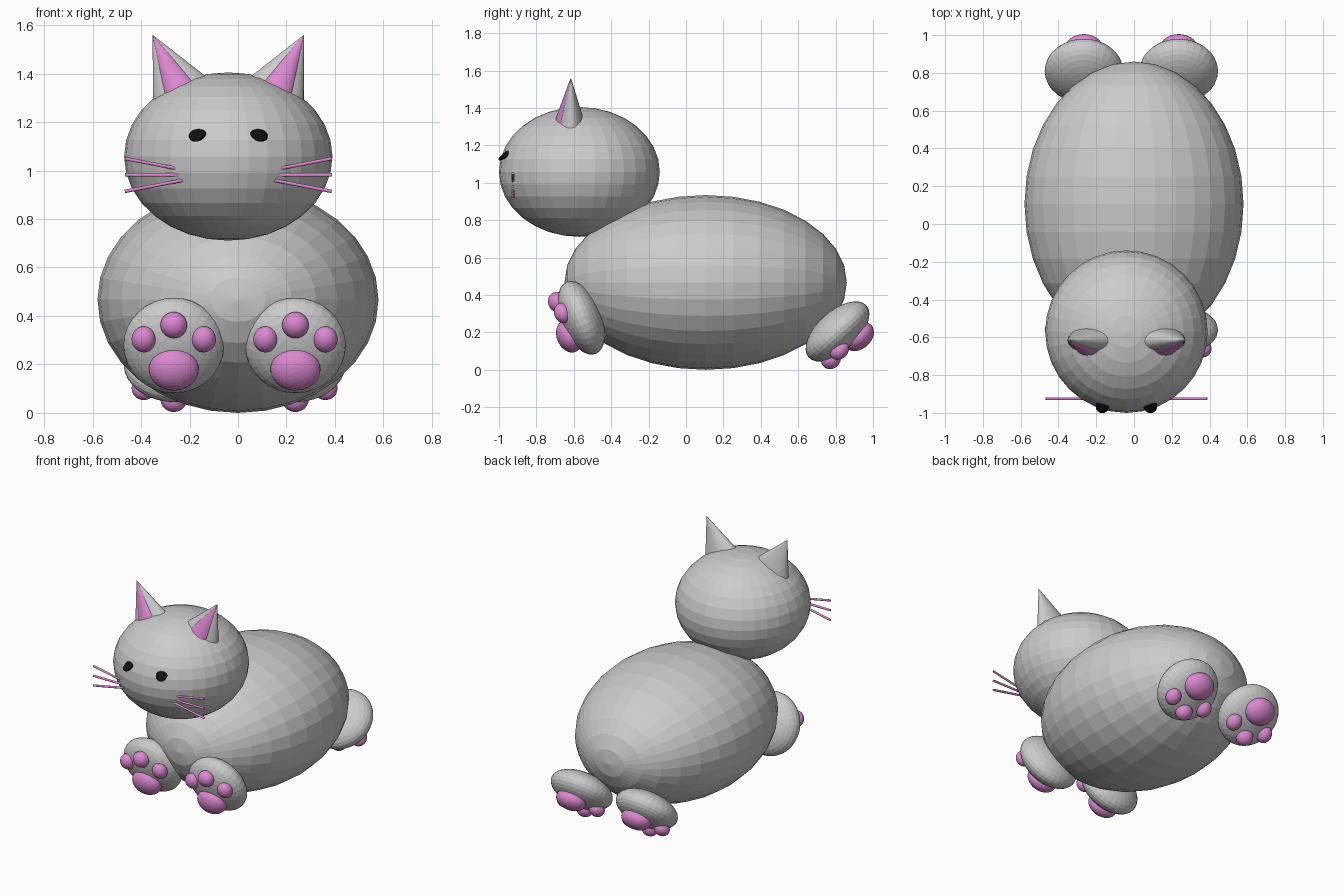
import bpy
from math import radians, sin, cos
from mathutils import Matrix, Vector

if "Cube" in bpy.data.objects:
    bpy.data.objects.remove(bpy.data.objects["Cube"])


def material(name, color):
    m = bpy.data.materials.new(name)
    m.diffuse_color = color
    m.use_nodes = True
    m.node_tree.nodes["Principled BSDF"].inputs["Base Color"].default_value = m.diffuse_color
    return m


PINK = material("pink", (0.72, 0.25, 0.64, 1))
BLACK = material("black", (0.005, 0.005, 0.005, 1))


def basis(up, normal):
    """Rotation whose local y is up and local z is normal."""
    x = up.cross(normal)
    return Matrix((x, up, normal)).transposed().to_4x4()


def finish(name, matrix, mat):
    ob = bpy.context.object
    ob.name = name
    ob.data.transform(matrix)
    if mat:
        ob.data.materials.append(mat)
    return ob


def ball(name, center, radii, rot=Matrix(), mat=None, segs=32, rings=16):
    bpy.ops.mesh.primitive_uv_sphere_add(segments=segs, ring_count=rings, radius=1)
    return finish(name, Matrix.Translation(center) @ rot @ Matrix.Diagonal((*radii, 1)), mat)


def cone(name, tip, base, rx, ry, mat=None):
    """Elliptical cone from base centre to tip; ry is the front-back radius."""
    tip, base = Vector(tip), Vector(base)
    axis = tip - base
    n = axis.normalized()
    side = Vector((0, 1, 0))
    side = (side - n * side.dot(n)).normalized()
    bpy.ops.mesh.primitive_cone_add(vertices=32, radius1=1, radius2=0, depth=1)
    return finish(name, Matrix.Translation((tip + base) / 2) @ basis(side, n)
                  @ Matrix.Diagonal((rx, ry, axis.length, 1)), mat)


def rod(name, a, b, r, mat):
    a, b = Vector(a), Vector(b)
    d = b - a
    bpy.ops.mesh.primitive_cylinder_add(vertices=12, radius=r, depth=d.length)
    return finish(name, Matrix.Translation((a + b) / 2)
                  @ d.to_track_quat('Z', 'Y').to_matrix().to_4x4(), mat)


# body with its poles at front and back, head with its poles up and down
ball("body", (0, 0.105, 0.467), (0.58, 0.467, 0.755), Matrix.Rotation(radians(90), 4, 'X'))
HX, HY, HZ = -0.04, -0.57, 1.058
ball("head", (HX, HY, HZ), (0.43, 0.43, 0.347))

for s, side in ((-1, "left"), (1, "right")):
    # eyes: flat discs lying on the head surface
    n = Vector((s * 0.126 / 0.43, -0.92, 0.092 / 0.5)).normalized()
    up = Vector((0, 0, 1))
    up = (up - n * up.z).normalized()
    ball(f"eye_{side}", (HX + s * 0.126, -0.962, 1.15), (0.047, 0.048, 0.017),
         basis(up, n), BLACK, 24, 12)

    # ears with a pink lining pushed forward
    tip = Vector((HX + s * 0.312, -0.615, 1.56))
    base = tip + Vector((-s * 0.176, 0, -0.36))
    cone(f"ear_{side}", tip, base, 0.195, 0.108)
    cone(f"inner_ear_{side}", tip + Vector((0, -0.002, 0)),
         base + Vector((0, -0.052, 0)), 0.115, 0.078, PINK)

    # whiskers fanning outward
    for i in (-1, 0, 1):
        rod(f"whisker_{side}_{i + 2}", (HX + s * 0.19, -0.925, 0.982 + i * 0.022),
            (HX + s * 0.427, -0.925, 0.982 + i * 0.068), 0.007, PINK)


def paw(name, center, up, normal):
    """Flattened foot with one big pad and three toe pads on its sole."""
    rot = basis(up, normal)
    place = Matrix.Translation(center) @ rot
    ball(name, center, (0.208, 0.208, 0.108), rot)
    pads = (("main_pad", (0, -0.067, 0.098), (0.103, 0.09, 0.065)),
            ("toe_middle", (0, 0.126, 0.087), (0.055, 0.055, 0.05)),
            ("toe_outer", (0.124, 0.061, 0.083), (0.05, 0.055, 0.045)),
            ("toe_inner", (-0.124, 0.061, 0.083), (0.05, 0.055, 0.045)))
    for pad, loc, radii in pads:
        ball(f"{name}_{pad}", place @ Vector(loc), radii, rot, PINK)


# front and back paws
t, b = radians(22), radians(48)
for s, side in ((-1, "left"), (1, "right")):
    x = -0.014 + s * 0.251
    paw(f"front_paw_{side}", Vector((x, -0.56, 0.278)),
        Vector((0, -sin(t), cos(t))), Vector((0, -cos(t), -sin(t))))
    paw(f"back_paw_{side}", Vector((x, 0.81, 0.205)),
        Vector((0, -sin(b), -cos(b))), Vector((0, cos(b), -sin(b))))
